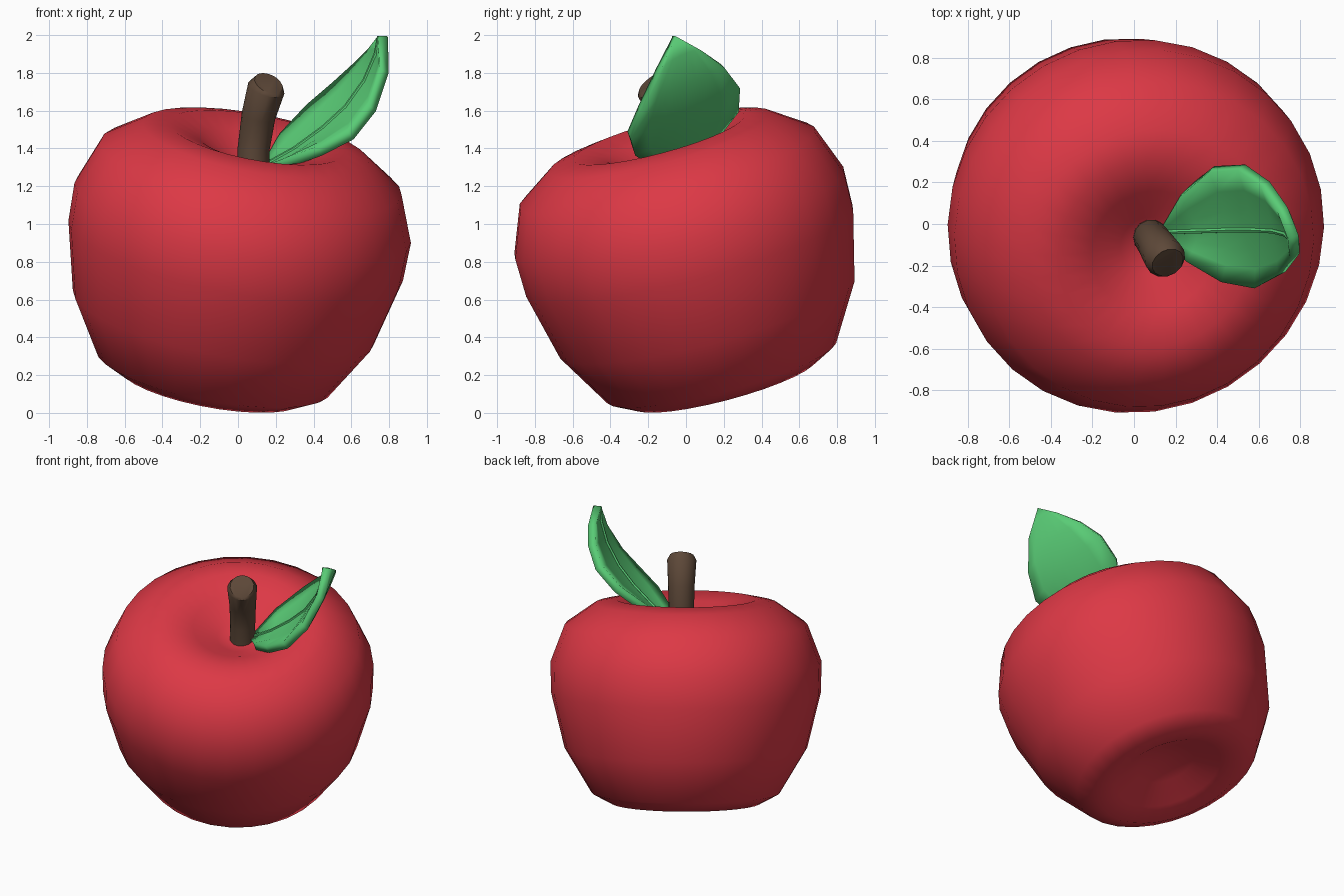
import bpy, bmesh, math
from mathutils import Vector, Matrix

if "Cube" in bpy.data.objects:
    bpy.data.objects.remove(bpy.data.objects["Cube"])


def material(name, rgb):
    m = bpy.data.materials.new(name)
    m.diffuse_color = (*rgb, 1)
    m.use_nodes = True
    m.node_tree.nodes["Principled BSDF"].inputs["Base Color"].default_value = m.diffuse_color
    return m


RED = material("red_skin", (0.72, 0.04, 0.06))
GREEN = material("leaf_green", (0.10, 0.60, 0.18))
BROWN = material("stem_brown", (0.11, 0.065, 0.04))


def add_mesh(name, verts, faces, mat, angle):
    bm = bmesh.new()
    vs = [bm.verts.new(v) for v in verts]
    for f in faces:
        bm.faces.new([vs[i] for i in f])
    bmesh.ops.remove_doubles(bm, verts=bm.verts, dist=1e-4)
    bmesh.ops.recalc_face_normals(bm, faces=bm.faces)
    me = bpy.data.meshes.new(name)
    bm.to_mesh(me)
    bm.free()
    me.materials.append(mat)
    ob = bpy.data.objects.new(name, me)
    bpy.context.collection.objects.link(ob)
    bpy.context.view_layer.objects.active = ob
    ob.select_set(True)
    bpy.ops.object.shade_smooth_by_angle(angle=math.radians(angle))
    ob.select_set(False)
    return ob


# Fruit body: revolved profile (radius, height), leaning 18 degrees to the front right
profile = [(0, .14), (.2, .11), (.36, .03), (.5, 0), (.63, .07), (.81, .37), (.9, .74),
           (.905, .95), (.81, 1.2), (.61, 1.34), (.47, 1.37), (.3, 1.32), (.14, 1.22), (0, 1.18)]
N = 30
lean = Vector((.57, -.82, 0)).normalized()
tilt = Matrix.Rotation(math.radians(18), 4, Vector((0, 0, 1)).cross(lean))
place = Matrix.Translation(lean * -.25 + Vector((0, 0, .155))) @ tilt
verts, faces = [], []
for r, h in profile:
    for i in range(N):
        a = 2 * math.pi * i / N
        verts.append(place @ Vector((r * math.cos(a), r * math.sin(a), h)))
# centre points become single vertices, so the end bands are fans
for j in range(len(profile) - 1):
    for i in range(N):
        k = (i + 1) % N
        faces.append((j * N + i, j * N + k, (j + 1) * N + k, (j + 1) * N + i))
add_mesh("fruit_body", verts, faces, RED, 80)


# Tube along a path, closed at both ends
def tube(name, path, radii, sides, mat):
    pts = [Vector(p) for p in path]
    verts, faces = [], []
    for j, (p, r) in enumerate(zip(pts, radii)):
        t = (pts[min(j + 1, len(pts) - 1)] - pts[max(j - 1, 0)]).normalized()
        u = Vector((0, 1, 0)).cross(t).normalized()
        w = t.cross(u)
        for i in range(sides):
            a = 2 * math.pi * i / sides
            verts.append(p + r * (math.cos(a) * u + math.sin(a) * w))
    for j in range(len(pts) - 1):
        for i in range(sides):
            k = (i + 1) % sides
            faces.append((j * sides + i, j * sides + k, (j + 1) * sides + k, (j + 1) * sides + i))
    faces.append(range(sides))
    faces.append(range((len(pts) - 1) * sides, len(pts) * sides))
    return add_mesh(name, verts, faces, mat, 40)


# Stem
tube("stem", [(.08, -.06, 1.16), (.083, -.065, 1.4), (.108, -.1, 1.57), (.15, -.165, 1.72), (.162, -.185, 1.745)],
     [.088, .085, .09, .1, .08], 14, BROWN)

# Leaf: three rails joined by curved cross-sections, then thickened
mid = [(.12, -.04, 1.3), (.3, -.035, 1.4), (.45, -.03, 1.51), (.57, -.03, 1.62),
       (.67, -.035, 1.76), (.73, -.05, 1.9), (.74, -.07, 1.995)]
near = [mid[0], (.25, -.18, 1.35), (.42, -.28, 1.41), (.58, -.31, 1.49),
        (.69, -.25, 1.63), (.75, -.16, 1.82), mid[-1]]
far = [mid[0], (.22, .13, 1.48), (.36, .25, 1.63), (.5, .26, 1.75),
       (.61, .18, 1.85), (.69, .06, 1.93), mid[-1]]
C = 6
verts, faces = [], []
for n, m, f in zip(near, mid, far):
    n, m, f = Vector(n), Vector(m), Vector(f)
    for i in range(C + 1):
        t = 2 * i / C - 1
        verts.append(n * (t * (t - 1) / 2) + m * (1 - t * t) + f * (t * (t + 1) / 2))
for j in range(len(mid) - 1):
    for i in range(C):
        a, b = j * (C + 1) + i, (j + 1) * (C + 1) + i
        quad = [a, a + 1, b + 1, b]
        if j == 0:
            quad = [0, b + 1, b]
        elif j == len(mid) - 2:
            quad = [a, a + 1, (C + 1) * (len(mid) - 1)]
        faces.append(quad)
# keep only used tip vertices
used = sorted({i for q in faces for i in q})
remap = {v: i for i, v in enumerate(used)}
leaf = add_mesh("leaf", [verts[i] for i in used], [[remap[i] for i in q] for q in faces], GREEN, 60)
if sum((p.normal.z for p in leaf.data.polygons)) < 0:
    leaf.data.flip_normals()
sol = leaf.modifiers.new("thickness", 'SOLIDIFY')
sol.thickness = .055
sol.offset = -1

# Leaf midrib
tube("leaf_midrib", mid, [.012] * 6 + [.004], 6, GREEN)
